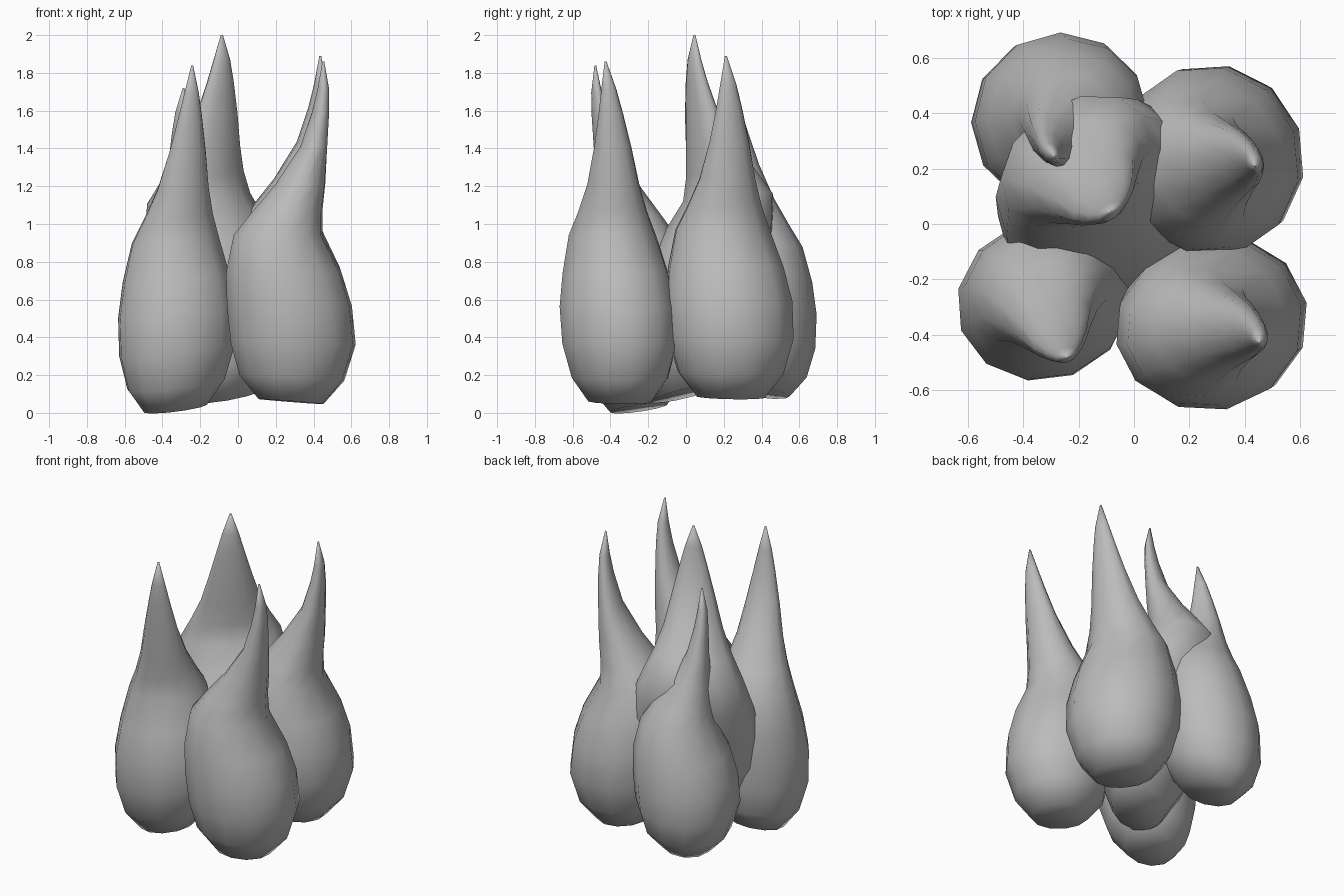
import bpy, bmesh, math
from mathutils import Vector

cube = bpy.data.objects.get("Cube")
if cube:
    bpy.data.objects.remove(cube, do_unlink=True)

SIDES = 12

grey = bpy.data.materials.new("plain_grey")
grey.use_nodes = True
COLOUR = (0.5, 0.5, 0.5, 1)
grey.diffuse_color = COLOUR
grey.node_tree.nodes["Principled BSDF"].inputs["Base Color"].default_value = COLOUR

# Bulb profile: height fraction, inner edge, outer edge (along the lean), half width across
PROFILE = [
    (0.0, -0.17, 0.17, 0.17),
    (0.07, -0.27, 0.28, 0.26),
    (0.17, -0.315, 0.34, 0.31),
    (0.28, -0.335, 0.32, 0.315),
    (0.38, -0.34, 0.265, 0.285),
    (0.49, -0.3, 0.165, 0.235),
    (0.56, -0.2, 0.165, 0.185),
    (0.64, -0.08, 0.18, 0.14),
    (0.75, 0.05, 0.19, 0.1),
    (0.85, 0.11, 0.2, 0.065),
    (0.92, 0.14, 0.2, 0.04),
    (1.0, 0.165, 0.175, 0.005),
]


def bulb(name, centre, lean, bottom, top, size=(1, 1), bend=1.0,
         drift=(0, 0), tuck=0.0, rise=1.0, roll=0.0):
    """Leaning teardrop: oval rings stacked along the profile.
    drift curls the tip sideways, tuck pushes the base toward the lean,
    roll tips the rings across the lean."""
    along = Vector((lean[0], lean[1], 0)).normalized()
    across = Vector((-along.y, along.x, 0))
    bm = bmesh.new()
    rings = []
    for t, inner, outer, half in PROFILE:
        mid, reach = bend * (inner + outer) / 2, (outer - inner) / 2
        tilt = 0.08 * max(0, 1 - t * 5)
        shift = Vector((*drift, 0)) * t * t + along * tuck * max(0, 1 - t * 2)
        origin = Vector((*centre, bottom + (top - bottom) * t ** rise)) + shift
        ring = []
        for i in range(SIDES):
            a = math.tau * i / SIDES
            u = size[0] * (mid + reach * math.cos(a))
            v = size[1] * half * math.sin(a)
            p = origin + along * u + across * v
            p.z += roll * v * (1 - t) - tilt * u
            ring.append(bm.verts.new(p))
        rings.append(ring)
    for low, high in zip(rings, rings[1:]):
        for i in range(SIDES):
            j = (i + 1) % SIDES
            bm.faces.new((low[i], low[j], high[j], high[i]))
    bm.faces.new(rings[0][::-1])
    bm.faces.new(rings[-1])
    for f in bm.faces:
        f.smooth = True
    mesh = bpy.data.meshes.new(name)
    bm.to_mesh(mesh)
    bm.free()
    mesh.materials.append(grey)
    bpy.context.collection.objects.link(bpy.data.objects.new(name, mesh))


# Cluster of five bulbs
bulb("front_right_bulb", (-0.315, -0.295), (0.3, -0.8), 0.025, 1.84,
     size=(0.88, 1.02), drift=(0.02, -0.045), tuck=-0.05, roll=0.15)
bulb("front_left_bulb", (0.28, -0.35), (1, 0.2), 0.06, 1.86,
     size=(1.03, 1), drift=(0, -0.11))
bulb("back_left_bulb", (0.275, 0.235), (1, 0.35), 0.085, 1.89,
     size=(1, 1.1), drift=(0, -0.08))
bulb("back_right_bulb", (-0.27, 0.38), (-1, -0.6), 0.11, 1.72,
     size=(0.96, 1), bend=0.7, drift=(0.08, -0.075), roll=0.2)
bulb("middle_bulb", (-0.175, 0.175), (0.55, -0.8), 0.1, 2.0,
     size=(0.93, 1.26), tuck=0.23, rise=0.85, roll=0.22)
